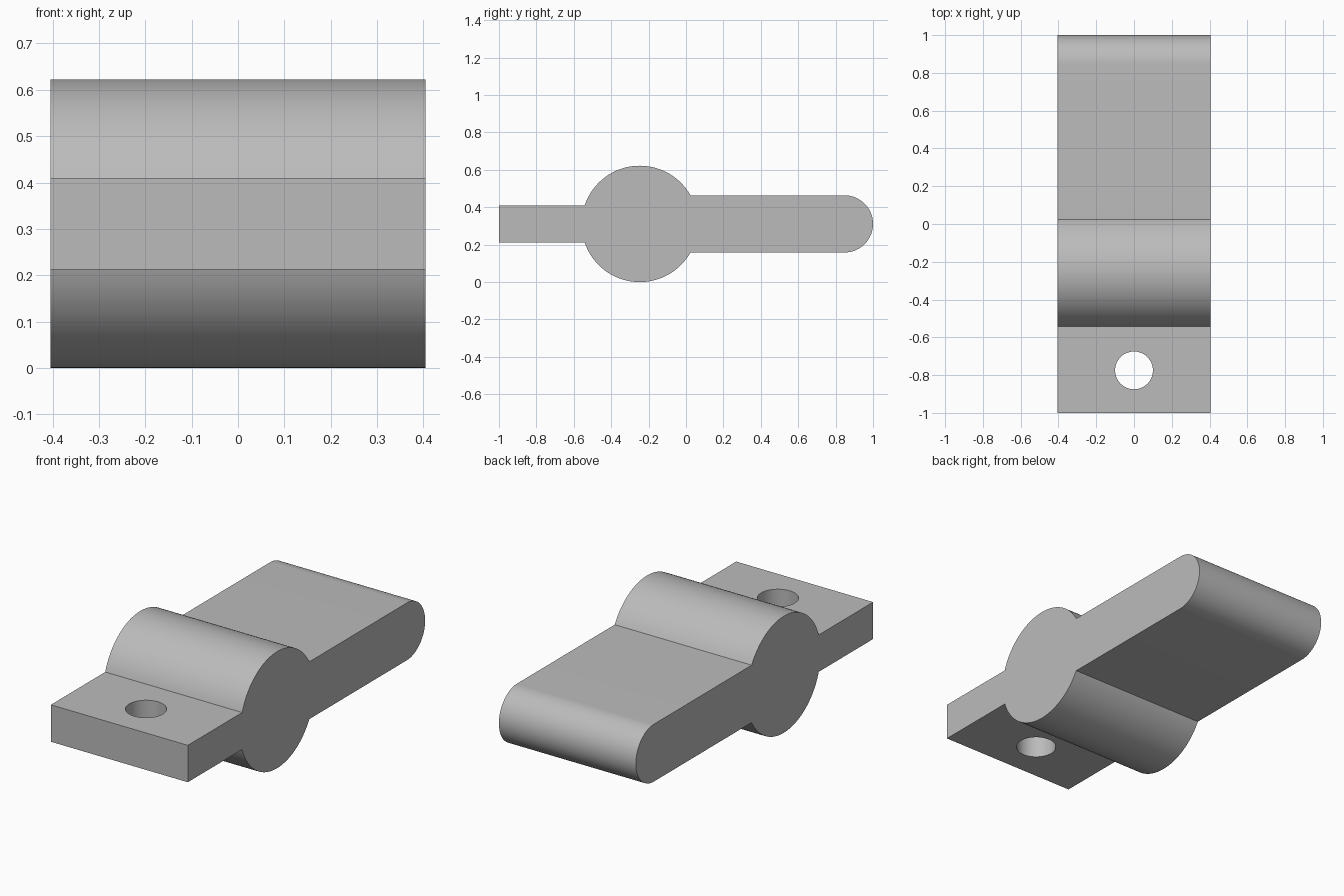
import bpy, bmesh
from math import sin, cos, asin, pi, radians

cube = bpy.data.objects.get("Cube")
if cube:
    bpy.data.objects.remove(cube, do_unlink=True)

HALF_WIDTH = 0.404
MID_Z = 0.311
BARREL_Y, BARREL_R = -0.247, 0.311
ARM_R = 0.153          # half thickness of the round-ended arm
TAB_H = 0.0985         # half thickness of the drilled tab
HOLE_Y, HOLE_R = -0.775, 0.1

grey = bpy.data.materials.new("plain grey")
grey.use_nodes = True
colour = (0.5, 0.5, 0.5, 1)
grey.diffuse_color = colour
grey.node_tree.nodes["Principled BSDF"].inputs["Base Color"].default_value = colour


def arc(y, r, start, end, steps):
    """Points of an arc in the side plane."""
    angles = [start + (end - start) * i / steps for i in range(steps + 1)]
    return [(y + r * cos(a), MID_Z + r * sin(a)) for a in angles]


# Side outline: tab, barrel underside, rounded arm, barrel top
arm_angle = asin(ARM_R / BARREL_R)
tab_angle = asin(TAB_H / BARREL_R)
outline = [(-1, MID_Z - TAB_H)]
outline += arc(BARREL_Y, BARREL_R, pi + tab_angle, 2 * pi - arm_angle, 48)
outline += arc(1 - ARM_R, ARM_R, -pi / 2, pi / 2, 40)
outline += arc(BARREL_Y, BARREL_R, arm_angle, pi - tab_angle, 48)
outline += [(-1, MID_Z + TAB_H)]

# Extrude the outline across the width
bm = bmesh.new()
side = bm.faces.new([bm.verts.new((-HALF_WIDTH, y, z)) for y, z in outline])
extruded = bmesh.ops.extrude_face_region(bm, geom=[side], use_keep_orig=True)
moved = [v for v in extruded["geom"] if isinstance(v, bmesh.types.BMVert)]
bmesh.ops.translate(bm, vec=(2 * HALF_WIDTH, 0, 0), verts=moved)
bmesh.ops.recalc_face_normals(bm, faces=bm.faces)
mesh = bpy.data.meshes.new("link_body")
bm.to_mesh(mesh)
bm.free()
body = bpy.data.objects.new("link_body", mesh)
bpy.context.collection.objects.link(body)
mesh.materials.append(grey)

# Bolt hole through the tab
bpy.ops.mesh.primitive_cylinder_add(vertices=64, radius=HOLE_R, depth=1,
                                    location=(0, HOLE_Y, MID_Z))
cutter = bpy.context.object
cutter.name = "hole_cutter"
cutter.data.materials.append(grey)
drill = body.modifiers.new("bolt_hole", 'BOOLEAN')
drill.operation = 'DIFFERENCE'
drill.solver = 'EXACT'
drill.object = cutter
bpy.context.view_layer.objects.active = body
bpy.ops.object.select_all(action='DESELECT')
body.select_set(True)
bpy.ops.object.modifier_apply(modifier=drill.name)
bpy.data.objects.remove(cutter, do_unlink=True)

# Smooth curved walls, sharp corners
bpy.ops.object.shade_smooth_by_angle(angle=radians(25))
